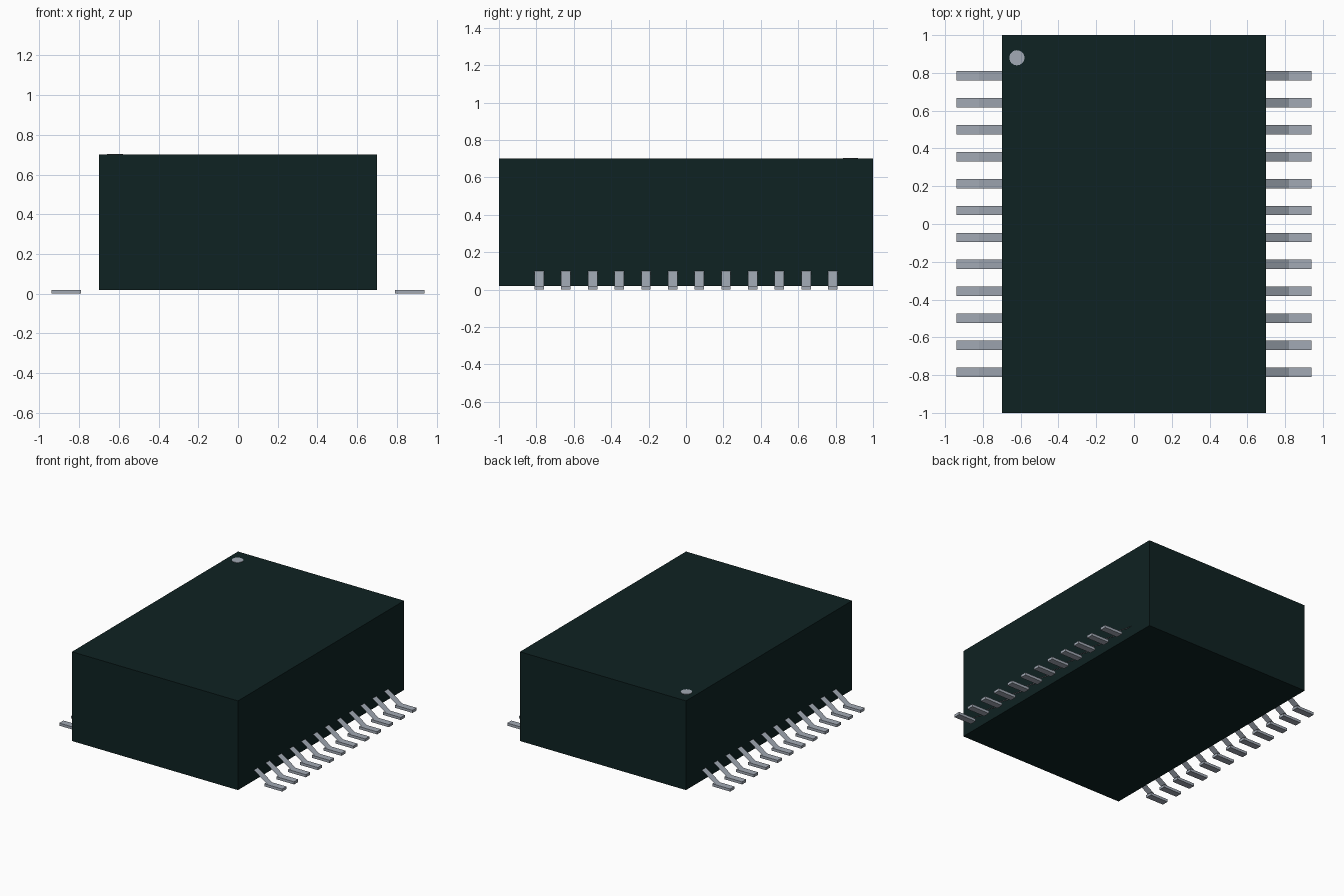
import bpy, bmesh
from mathutils import Matrix

cube = bpy.data.objects.get("Cube")
if cube:
    bpy.data.objects.remove(cube, do_unlink=True)


def material(name, rgb):
    m = bpy.data.materials.new(name)
    m.use_nodes = True
    m.diffuse_color = (*rgb, 1)
    m.node_tree.nodes["Principled BSDF"].inputs["Base Color"].default_value = (*rgb, 1)
    return m


case_green = material("dark green plastic", (0.0045, 0.016, 0.016))
metal = material("grey metal", (0.36, 0.40, 0.46))


def finish(name, bm, mat):
    mesh = bpy.data.meshes.new(name)
    bm.to_mesh(mesh)
    bm.free()
    mesh.materials.append(mat)
    obj = bpy.data.objects.new(name, mesh)
    bpy.context.collection.objects.link(obj)
    return obj


def add_box(bm, center, size):
    bmesh.ops.create_cube(bm, size=1, matrix=Matrix.Translation(center) @ Matrix.Diagonal((*size, 1)))


# Case
bm = bmesh.new()
add_box(bm, (0, 0, 0.36), (1.4, 2.0, 0.68))
finish("case", bm, case_green)

# Round marker on the top corner
bm = bmesh.new()
bmesh.ops.create_cone(bm, cap_ends=True, segments=32, radius1=0.04, radius2=0.04, depth=0.006,
                      matrix=Matrix.Translation((-0.62, 0.88, 0.70)))
finish("corner_marker", bm, metal)

# Twelve pins on each side: a flat foot and a thin sloping strip up to the case
PINS, PITCH, WIDTH = 12, 0.1427, 0.05
for side, label in ((1, "left"), (-1, "right")):
    for i in range(PINS):
        y = (i - (PINS - 1) / 2) * PITCH
        bm = bmesh.new()
        add_box(bm, (side * 0.865, y, 0.01), (0.15, WIDTH, 0.02))
        lo, hi = y - WIDTH / 2, y + WIDTH / 2
        strip = [(0.70, lo, 0.10), (0.82, lo, 0.02), (0.82, hi, 0.02), (0.70, hi, 0.10)]
        if side < 0:
            strip.reverse()
        bm.faces.new([bm.verts.new((side * x, v, z)) for x, v, z in strip])
        finish(f"{label}_pin_{i + 1}", bm, metal)
